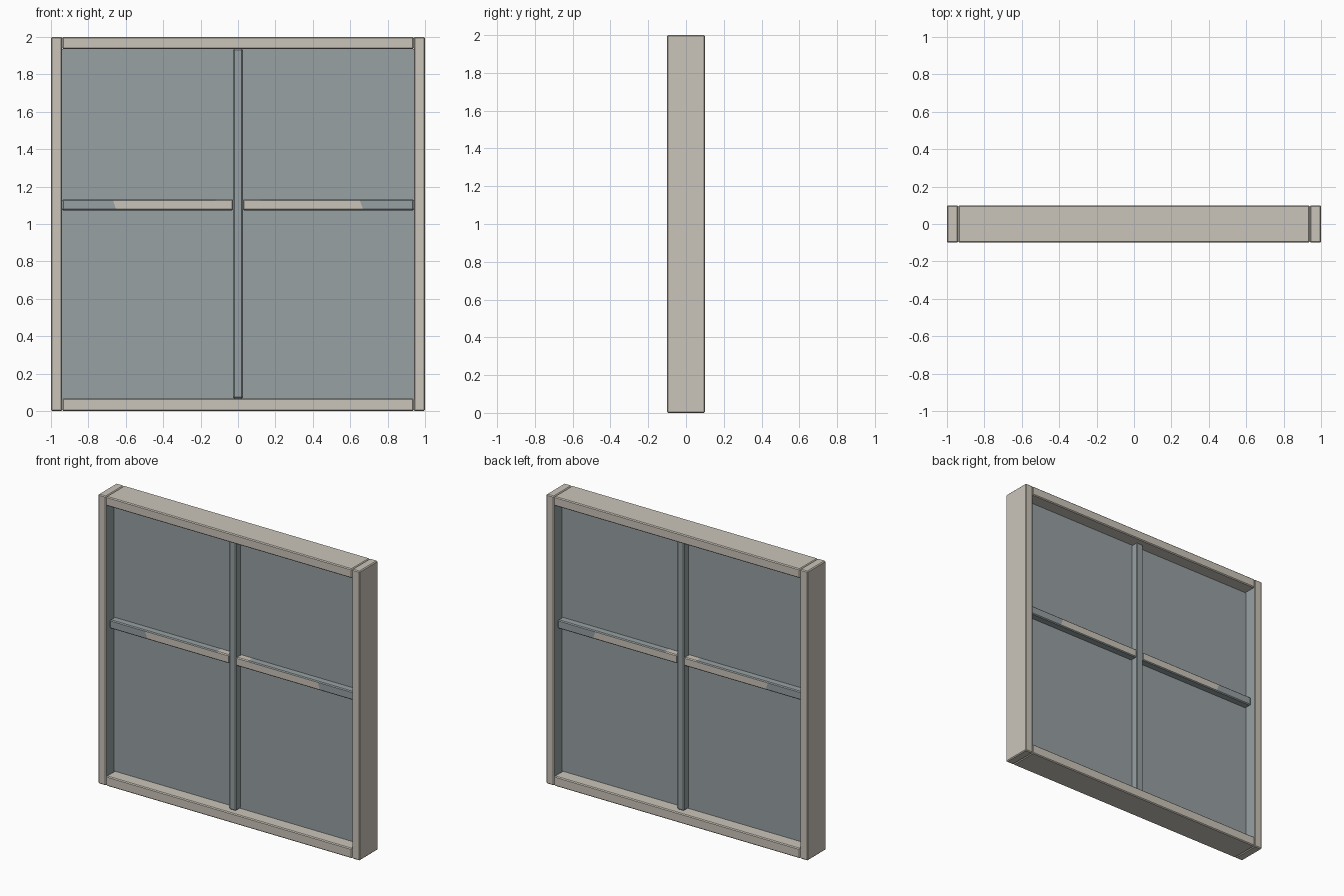
import bpy, bmesh
from mathutils import Vector

cube = bpy.data.objects.get("Cube")
if cube:
    bpy.data.objects.remove(cube, do_unlink=True)


def make_material(name, rgb):
    mat = bpy.data.materials.new(name)
    mat.use_nodes = True
    mat.diffuse_color = (*rgb, 1)
    mat.node_tree.nodes["Principled BSDF"].inputs["Base Color"].default_value = (*rgb, 1)
    return mat


cream = make_material("cream paint", (0.60, 0.56, 0.49))
grey = make_material("blue grey glass", (0.31, 0.355, 0.365))


def box(name, low, high, bevel=0.006, cuts=(), rule=lambda normal, center: 0):
    """Bevelled box, sliced at the given x cuts; rule picks cream (0) or grey (1)."""
    low, high = Vector(low), Vector(high)
    bm = bmesh.new()
    bmesh.ops.create_cube(bm, size=1)
    for v in bm.verts:
        v.co = (low + high) / 2 + v.co * (high - low)
    if bevel:
        bmesh.ops.bevel(bm, geom=bm.edges[:], offset=bevel, segments=1, affect='EDGES')
    for x, slant in cuts:
        middle = (x, 0, (low.z + high.z) / 2)
        bmesh.ops.bisect_plane(bm, geom=bm.verts[:] + bm.edges[:] + bm.faces[:],
                               plane_co=middle, plane_no=(1, 0, slant))
    bm.normal_update()
    for f in bm.faces:
        f.material_index = rule(f.normal, f.calc_center_median())
    mesh = bpy.data.meshes.new(name)
    bm.to_mesh(mesh)
    bm.free()
    mesh.materials.append(cream)
    mesh.materials.append(grey)
    obj = bpy.data.objects.new(name, mesh)
    bpy.context.collection.objects.link(obj)
    return obj


def all_grey(normal, center):
    return 1


def bar_rule(normal, center):
    # Cream shows along the front and back, and only near the centre above and below
    reach = 0.66 if abs(normal.y) > 0.9 else 0.12 if normal.z > 0.5 else 0
    return int(abs(center.x) > reach)


depth, inner, bottom, top = 0.1, 0.94, 0.068, 1.936

# Outer frame
box("bottom_rail", (-inner, -depth, 0), (inner, depth, bottom))
box("top_rail", (-inner, -depth, top), (inner, depth, 2))
for side, s in (("left", 1), ("right", -1)):
    xs = sorted((s * inner, s))
    box(side + "_jamb", (xs[0], -depth, 0), (xs[1], depth, 2),
        rule=lambda n, c, s=s: int(-s * n.x > 0.9))

# Glass and dividing bars
box("glass_pane", (-inner, -0.01, bottom), (inner, 0.01, top), bevel=0, rule=all_grey)
box("vertical_bar", (-0.026, -0.06, bottom), (0.026, 0.06, top), rule=all_grey)
for side, s in (("left", 1), ("right", -1)):
    xs = sorted((s * 0.026, s * inner))
    box(side + "_crossbar", (xs[0], -0.06, 1.073), (xs[1], 0.06, 1.132),
        cuts=((s * 0.66, 0.35), (s * 0.12, 0)), rule=bar_rule)
